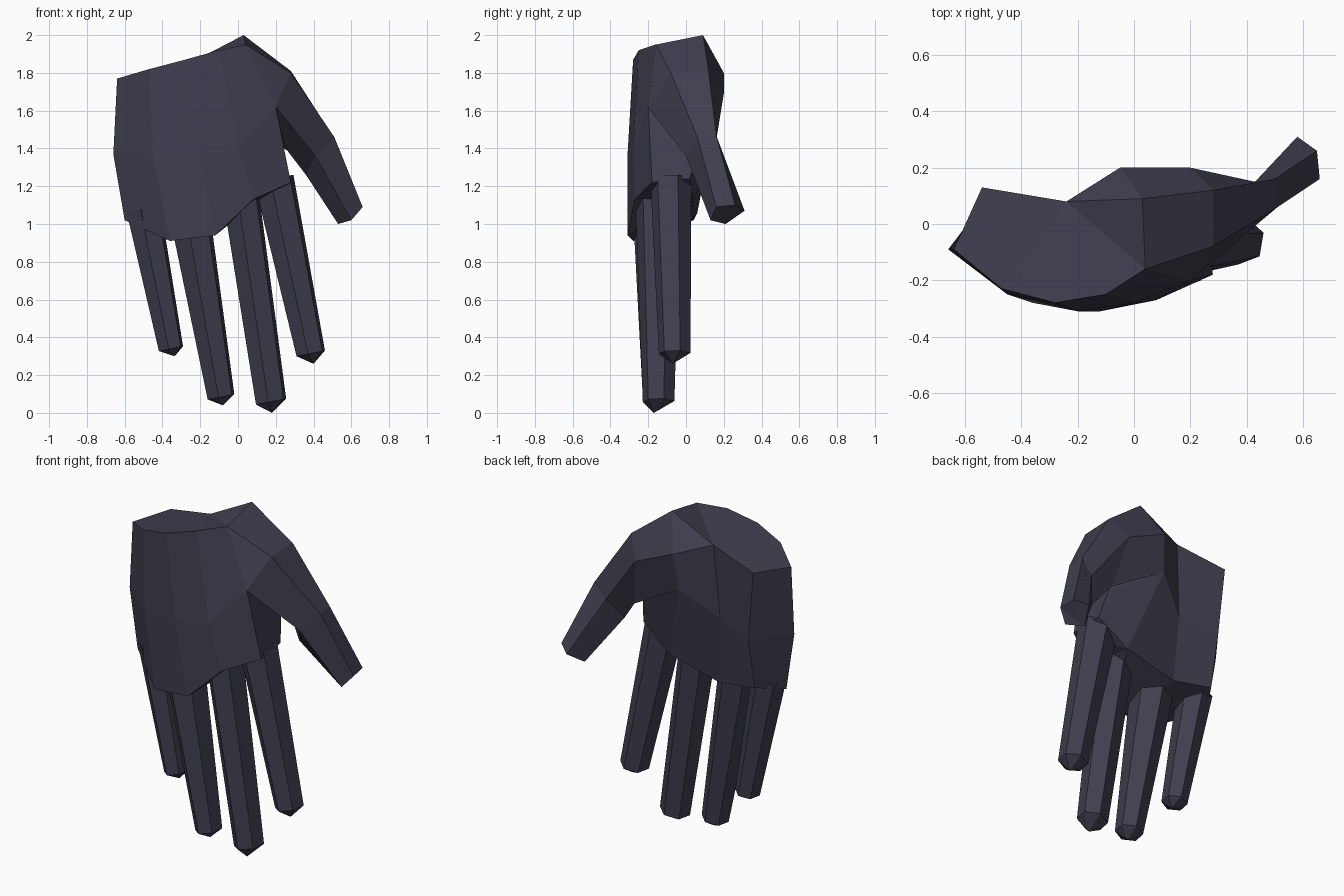
import bpy, bmesh
from math import sin, cos, radians
from mathutils import Vector

if "Cube" in bpy.data.objects:
    bpy.data.objects.remove(bpy.data.objects["Cube"])

slate = bpy.data.materials.new("dark_slate")
slate.use_nodes = True
COLOUR = (0.05, 0.049, 0.078, 1)
slate.diffuse_color = COLOUR
slate.node_tree.nodes["Principled BSDF"].inputs["Base Color"].default_value = COLOUR


def loft(name, rings, apex=None):
    """Skin a stack of equal-sized rings, closing the end flat or to a point."""
    bm = bmesh.new()
    loops = [[bm.verts.new(p) for p in ring] for ring in rings]
    n = len(rings[0])
    for a, b in zip(loops, loops[1:]):
        for i in range(n):
            j = (i + 1) % n
            bm.faces.new((a[i], a[j], b[j], b[i]))
    bm.faces.new(loops[0])
    if apex:
        tip = bm.verts.new(apex)
        for i in range(n):
            bm.faces.new((loops[-1][i], loops[-1][(i + 1) % n], tip))
    else:
        bm.faces.new(loops[-1])
    bmesh.ops.triangulate(bm, faces=[f for f in bm.faces if len(f.verts) > 4])
    bmesh.ops.recalc_face_normals(bm, faces=bm.faces)
    mesh = bpy.data.meshes.new(name)
    bm.to_mesh(mesh)
    bm.free()
    mesh.materials.append(slate)
    obj = bpy.data.objects.new(name, mesh)
    bpy.context.collection.objects.link(obj)
    return obj


def finger_ring(centre, rx, ry, tilt=0.2):
    """Six-sided section, tilted square to the finger's lean."""
    ring = []
    for k in range(6):
        a = radians(20 + 60 * k)
        dx = rx * cos(a)
        ring.append(Vector(centre) + Vector((dx, ry * sin(a), tilt * dx)))
    return ring


# Palm: wrist, middle and knuckle rings
wrist = [(.04, -.16, 1.95), (-.1, -.25, 1.92), (-.28, -.28, 1.87), (-.47, -.23, 1.82),
         (-.64, -.09, 1.77), (-.54, .13, 1.79), (-.24, .08, 1.86), (-.05, .2, 1.8), (.03, .09, 2)]
middle = [(.2, -.2, 1.62), (0, -.28, 1.4), (-.2, -.31, 1.36), (-.45, -.25, 1.36),
          (-.66, -.09, 1.37), (-.5, .12, 1.37), (-.27, .06, 1.42), (-.07, .17, 1.58), (.24, .07, 1.4)]
knuckles = [(.28, -.18, 1.22), (.08, -.27, 1.13), (-.12, -.31, .94), (-.36, -.28, .91),
            (-.6, -.1, 1.02), (-.5, .06, 1.06), (-.25, .04, 1.02), (.08, .04, 1.1), (.27, .02, 1.24)]
loft("palm", [wrist, middle, knuckles])

# Thumb: base inside the palm, two joints and a blunt tip
loft("thumb", [
    [wrist[0], wrist[8], wrist[7], middle[7], middle[0]],
    [(.28, -.08, 1.8), (.28, .12, 1.81), (.2, .2, 1.69), (.26, .12, 1.39), (.2, -.2, 1.62)],
    [(.51, .06, 1.46), (.5, .16, 1.47), (.43, .15, 1.38), (.36, .07, 1.26), (.41, 0, 1.36)],
    [(.66, .16, 1.09), (.65, .26, 1.1), (.58, .31, 1.07), (.53, .21, 1), (.6, .13, 1.02)],
])

# Fingers: base centre, base radii, tip centre, tip radii, point
fingers = {
    "index_finger": ((.19, -.08, 1.24), (.11, .11), (.385, -.06, .315), (.08, .085), (.4, -.07, .26)),
    "middle_finger": ((.02, -.15, 1.12), (.1, .12), (.175, -.145, .06), (.085, .085), (.18, -.17, 0)),
    "ring_finger": ((-.25, -.15, 1.02), (.11, .13), (-.09, -.15, .085), (.075, .08), (-.08, -.15, .04)),
    "little_finger": ((-.5, -.08, 1.08), (.095, .1), (-.355, -.08, .34), (.068, .075), (-.335, -.08, .3)),
}
for name, (base, base_r, tip, tip_r, point) in fingers.items():
    loft(name, [finger_ring(base, *base_r), finger_ring(tip, *tip_r)], point)
